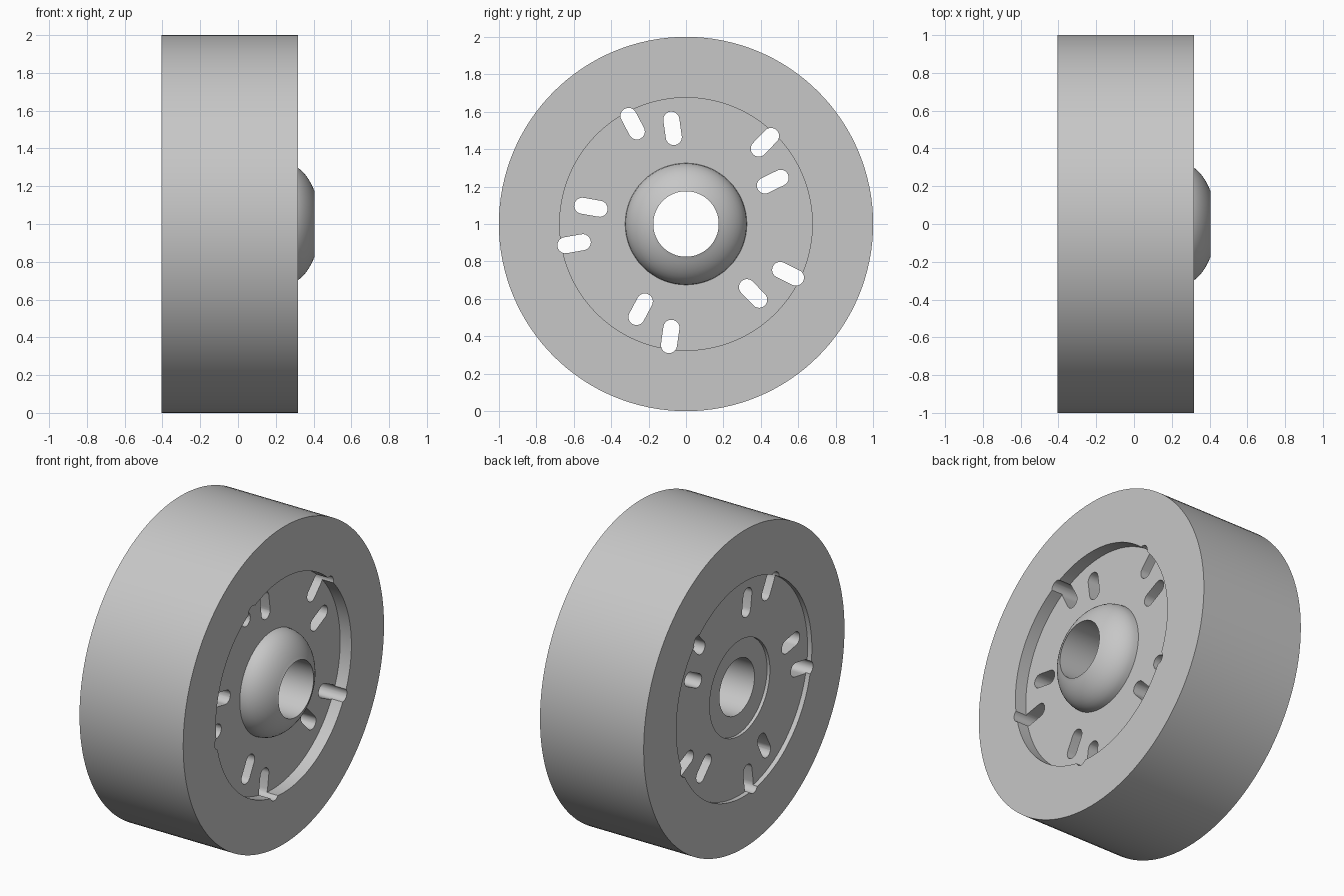
import bpy, bmesh
from math import sin, cos, pi, radians, sqrt
from mathutils import Matrix, Vector

cube = bpy.data.objects.get("Cube")
if cube:
    bpy.data.objects.remove(cube, do_unlink=True)

SEGMENTS = 128
BORE, DOME, RIM = 0.175, 0.325, 0.675
BACK, FRONT, TIP, WEB = -0.405, 0.318, 0.405, 0.24

grey = bpy.data.materials.new("light grey")
grey.use_nodes = True
colour = (0.57, 0.57, 0.57, 1)
grey.diffuse_color = colour
grey.node_tree.nodes["Principled BSDF"].inputs["Base Color"].default_value = colour


def add_object(name, bm):
    bmesh.ops.recalc_face_normals(bm, faces=bm.faces)
    mesh = bpy.data.meshes.new(name)
    bm.to_mesh(mesh)
    bm.free()
    mesh.materials.append(grey)
    obj = bpy.data.objects.new(name, mesh)
    bpy.context.collection.objects.link(obj)
    return obj


# Wheel: closed (x, radius) profile turned around the x axis
tip_angle_sin = (TIP - WEB) / 0.195
steps = 10
dome = []
for i in range(steps + 1):
    s = sin(i / steps * pi / 2) * tip_angle_sin
    dome.append((WEB + 0.195 * s, DOME * sqrt(1 - s * s)))
profile = [(-0.355, BORE), (-0.355, 0.30), (-0.375, 0.30), (-0.375, RIM),
           (BACK, RIM), (BACK, 1), (FRONT, 1), (FRONT, RIM), (WEB, RIM)]
profile += dome + [(TIP, BORE)]
if abs(dome[-1][1] - BORE) < 0.01:
    profile.pop(-2)

bm = bmesh.new()
verts = [bm.verts.new((x, 0, r)) for x, r in profile]
edges = [bm.edges.new((verts[i - 1], verts[i])) for i in range(len(verts))]
bmesh.ops.spin(bm, geom=verts + edges, cent=(0, 0, 0), axis=(1, 0, 0),
               angle=2 * pi, steps=SEGMENTS, use_duplicate=False)
bmesh.ops.remove_doubles(bm, verts=bm.verts, dist=0.0001)
wheel = add_object("wheel", bm)

# Slot cutters: five pairs of rounded radial slots through the web
bm = bmesh.new()


def add_slot(angle, radius, half_length=0.09, half_width=0.043):
    turn = Matrix.Rotation(radians(angle), 4, 'X')
    outline = []
    for end in (1, -1):
        for i in range(13):
            a = -pi / 2 + pi * i / 12
            y = radius + end * (half_length - half_width + half_width * cos(a))
            outline.append(turn @ Vector((-0.6, y, end * half_width * sin(a))))
    face = bm.faces.new([bm.verts.new(p) for p in outline])
    side = bmesh.ops.extrude_face_region(bm, geom=[face])["geom"]
    bmesh.ops.translate(bm, vec=(1.2, 0, 0),
                        verts=[g for g in side if isinstance(g, bmesh.types.BMVert)])


for k in range(5):
    add_slot(26 + 72 * k, 0.516)
    add_slot(46 + 72 * k, 0.607)
cutter = add_object("slot_cutter", bm)
cutter.hide_render = True

# Cut the slots, then stand the wheel on the ground
bpy.ops.object.select_all(action='DESELECT')
wheel.select_set(True)
bpy.context.view_layer.objects.active = wheel
cut = wheel.modifiers.new("slots", 'BOOLEAN')
cut.operation = 'DIFFERENCE'
cut.solver = 'EXACT'
cut.object = cutter
bpy.ops.object.modifier_apply(modifier=cut.name)
bpy.data.objects.remove(cutter, do_unlink=True)
wheel.location.z = 1
bpy.ops.object.shade_smooth_by_angle(angle=radians(25))
